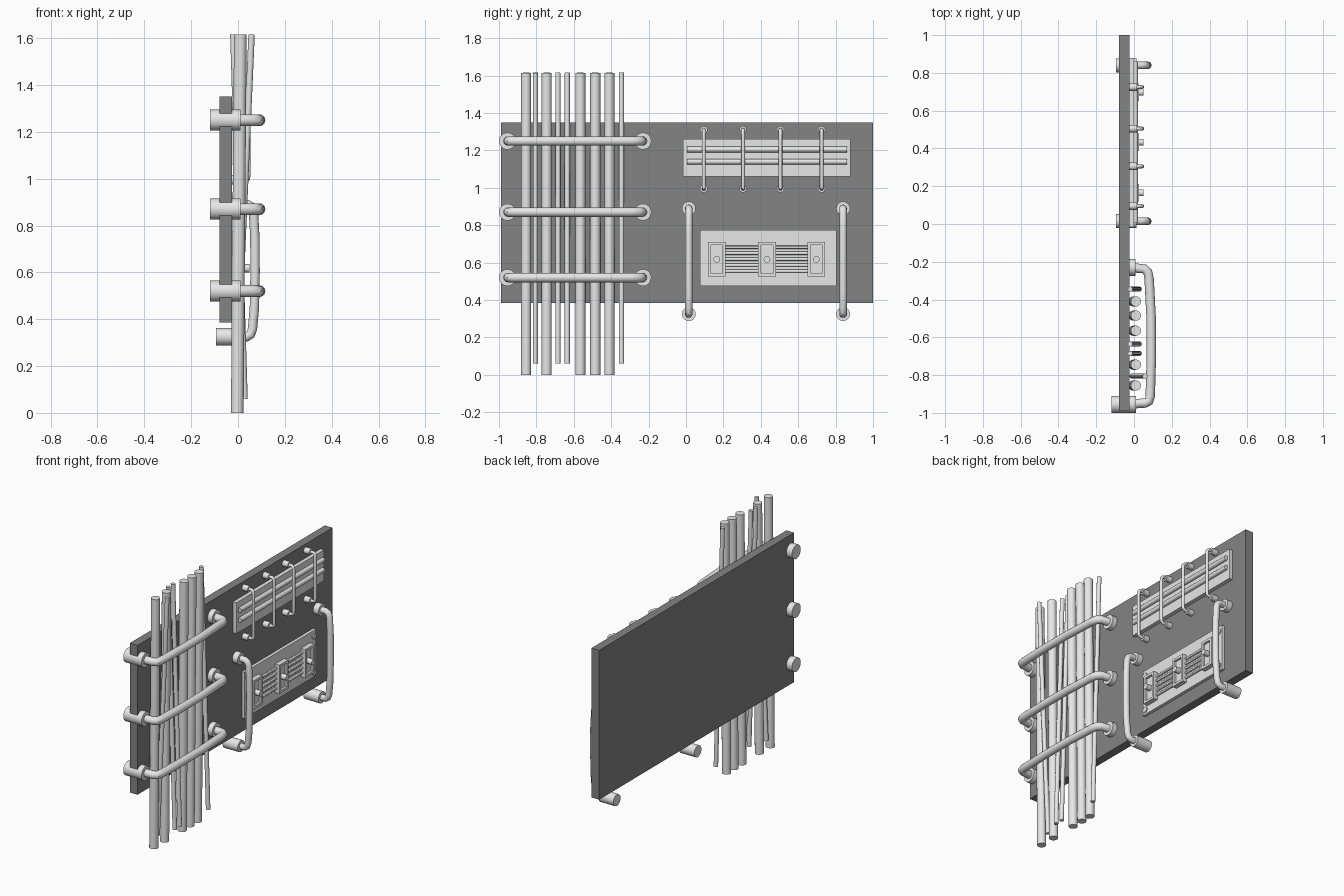
import bpy
from math import pi
from mathutils import Vector

if "Cube" in bpy.data.objects:
    bpy.data.objects.remove(bpy.data.objects["Cube"])


def material(name, value):
    mat = bpy.data.materials.new(name)
    mat.use_nodes = True
    colour = (value, value, value, 1)
    mat.diffuse_color = colour
    mat.node_tree.nodes["Principled BSDF"].inputs["Base Color"].default_value = colour
    return mat


DARK = material("dark grey", 0.23)
LIGHT = material("light grey", 0.8)


def box(name, x, y, z, mat=LIGHT):
    """Box from (low, high) ranges on each axis."""
    bpy.ops.mesh.primitive_cube_add(size=1, location=[sum(r) / 2 for r in (x, y, z)])
    ob = bpy.context.object
    ob.scale = [r[1] - r[0] for r in (x, y, z)]
    bpy.ops.object.transform_apply(location=False, rotation=False, scale=True)
    ob.name = name
    ob.data.materials.append(mat)
    return ob


def rod(name, start, end, radius, sides=24):
    """Round bar between two points."""
    a, b = Vector(start), Vector(end)
    bpy.ops.mesh.primitive_cylinder_add(vertices=sides, radius=radius,
                                        depth=(b - a).length, location=(a + b) / 2)
    ob = bpy.context.object
    ob.rotation_euler = (b - a).to_track_quat('Z', 'Y').to_euler()
    ob.name = name
    ob.data.materials.append(LIGHT)
    bpy.ops.object.shade_smooth_by_angle(angle=pi / 6)
    return ob


def tube(name, points, radius):
    """Bent pipe through a list of points."""
    curve = bpy.data.curves.new(name, 'CURVE')
    curve.dimensions = '3D'
    curve.bevel_depth = radius
    curve.bevel_resolution = 4
    curve.use_fill_caps = True
    spline = curve.splines.new('POLY')
    spline.points.add(len(points) - 1)
    for p, co in zip(spline.points, points):
        p.co = (*co, 1)
    ob = bpy.data.objects.new(name, curve)
    bpy.context.collection.objects.link(ob)
    curve.materials.append(LIGHT)
    bpy.ops.object.select_all(action='DESELECT')
    ob.select_set(True)
    bpy.context.view_layer.objects.active = ob
    bpy.ops.object.convert(target='MESH')
    bpy.ops.object.shade_smooth_by_angle(angle=pi / 5)


# Backing board
FACE = -0.025
box("board", (-0.08, FACE), (-0.99, 1), (0.385, 1.35), DARK)

# Large horizontal restraint bars
bar_path = [(-0.02, -0.953), (0.06, -0.948), (0.079, -0.938), (0.086, -0.91), (0.092, -0.7),
            (0.091, -0.5), (0.08, -0.29), (0.073, -0.255), (0.055, -0.238), (-0.02, -0.23)]
for z in (0.52, 0.87, 1.25):
    tube("restraint_bar", [(x, y, z) for x, y in bar_path], 0.025)
    rod("restraint_outer_socket", (-0.12, -0.955, z), (0.01, -0.955, z), 0.045)
    rod("restraint_inner_socket", (-0.04, -0.23, z), (0.008, -0.23, z), 0.045)

# Bundle of long poles, thick ones upright and thin ones leaning
for y in (-0.855, -0.745, -0.565, -0.485, -0.41):
    rod("thick_pole", (-0.003, y, 0), (0.01, y, 1.615), 0.027)
for y, low, high in ((-0.805, -0.01, 0.058), (-0.685, 0.028, -0.02),
                     (-0.635, 0.028, -0.02), (-0.345, 0.028, -0.02)):
    rod("thin_pole", (low, y, 0.06), (high, y, 1.615), 0.0135, 16)

# Vertical grab handles
handle_path = [(-0.02, 0.89), (0.04, 0.89), (0.058, 0.88), (0.066, 0.86), (0.072, 0.75),
               (0.073, 0.6), (0.07, 0.45), (0.062, 0.36), (0.054, 0.335), (0.038, 0.325),
               (-0.02, 0.325)]
for y in (0.015, 0.84):
    tube("handle", [(x, y, z) for x, z in handle_path], 0.02)
    rod("handle_upper_socket", (-0.04, y, 0.89), (0.012, y, 0.89), 0.037)
    rod("handle_lower_socket", (-0.095, y, 0.325), (0.012, y, 0.325), 0.037)

# Upper rack: plate, two rails and wire clips
box("rack_plate", (FACE, 0), (-0.015, 0.88), (1.06, 1.26))
for z in (1.14, 1.205):
    rod("rack_rail", (0.006, 0.005, z), (0.006, 0.86, z), 0.015, 16)
clip_path = [(-0.02, 1.31), (0.032, 1.31), (0.042, 1.3), (0.044, 1.28),
             (0.044, 1.02), (0.042, 1.0), (0.032, 0.995), (-0.02, 0.995)]
for y in (0.095, 0.305, 0.505, 0.725):
    tube("rack_clip", [(x, y, z) for x, z in clip_path], 0.01)
    for z in (0.995, 1.31):
        rod("clip_socket", (-0.03, y, z), (0.015, y, z), 0.02, 16)

# Lower rack: plate, corner bolts and thin rods
box("lower_plate", (FACE, -0.005), (0.075, 0.805), (0.475, 0.775))
for y in (0.1, 0.78):
    for z in (0.505, 0.738):
        rod("corner_bolt", (-0.01, y, z), (0.002, y, z), 0.018, 16)
for i in range(5):
    z = 0.555 + i * 0.032
    rod("thin_rod", (0.001, 0.135, z), (0.001, 0.74, z), 0.009, 12)

# Clamps: a raised frame around a recessed face with a knob
for y in (0.165, 0.433, 0.697):
    w, low, high, t = 0.047, 0.525, 0.71, 0.016
    box("clamp_base", (-0.01, 0.012), (y - w, y + w), (low, high))
    for s in (-1, 1):
        edges = sorted((y + s * w, y + s * (w - t)))
        box("clamp_side", (0.012, 0.026), edges, (low, high))
    for z in ((low, low + t), (high - t, high)):
        box("clamp_end", (0.012, 0.026), (y - w + t, y + w - t), z)
    rod("clamp_knob", (0.01, y, 0.617), (0.05, y, 0.617), 0.018, 16)
